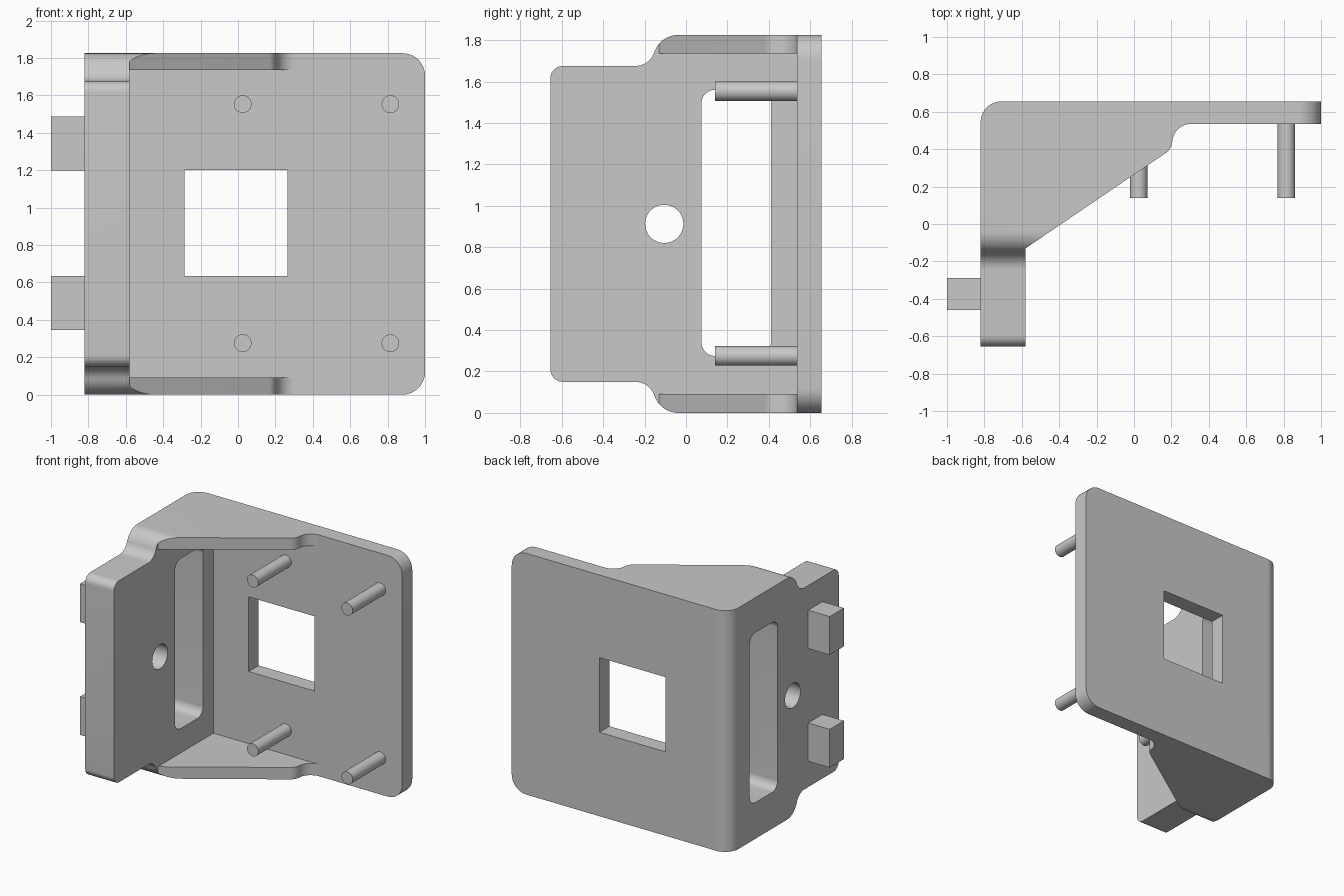
import bpy, bmesh
from math import pi, tan
from mathutils import Vector

cube = bpy.data.objects.get("Cube")
if cube:
    bpy.data.objects.remove(cube, do_unlink=True)

COLOUR = (0.58, 0.58, 0.58, 1)
grey = bpy.data.materials.new("plain grey")
grey.use_nodes = True
grey.diffuse_color = COLOUR
grey.node_tree.nodes["Principled BSDF"].inputs["Base Color"].default_value = COLOUR

HEIGHT = 1.825
MID = HEIGHT / 2


def fillet(corners, steps=10):
    """Outline from (a, b, radius) corners, with each radius turned into an arc."""
    out = []
    for i, (a, b, r) in enumerate(corners):
        p = Vector((a, b))
        if r == 0:
            out.append(p)
            continue
        u = (Vector(corners[i - 1][:2]) - p).normalized()
        v = (Vector(corners[(i + 1) % len(corners)][:2]) - p).normalized()
        half = u.angle(v) / 2
        reach = r / tan(half)
        centre = p + (u + v).normalized() * (reach**2 + r**2) ** 0.5
        start = (p + u * reach - centre).normalized()
        end = (p + v * reach - centre).normalized()
        for k in range(steps + 1):
            out.append(centre + start.slerp(end, k / steps).normalized() * r)
    return out


def rect(a0, a1, b0, b1, r=0):
    return [(a0, b0, r), (a1, b0, r), (a1, b1, r), (a0, b1, r)]


def prism(name, corners, axis, lo, hi):
    """Extrude an outline along an axis from lo to hi."""
    place = {"x": lambda a, b, c: (c, a, b),
             "y": lambda a, b, c: (a, c, b),
             "z": lambda a, b, c: (a, b, c)}[axis]
    bm = bmesh.new()
    face = bm.faces.new([bm.verts.new(place(p.x, p.y, lo)) for p in fillet(corners)])
    top = bmesh.ops.extrude_face_region(bm, geom=[face])["geom"]
    bmesh.ops.translate(bm, vec=place(0, 0, hi - lo),
                        verts=[e for e in top if isinstance(e, bmesh.types.BMVert)])
    bmesh.ops.recalc_face_normals(bm, faces=bm.faces)
    return finish(name, bm)


def rod(name, centre, axis, radius, lo, hi):
    """Round bar along an axis, drawn as a fully rounded square."""
    a, b = centre
    r = radius
    return prism(name, rect(a - r, a + r, b - r, b + r, r * 0.99), axis, lo, hi)


def finish(name, bm):
    mesh = bpy.data.meshes.new(name)
    bm.to_mesh(mesh)
    bm.free()
    mesh.materials.append(grey)
    obj = bpy.data.objects.new(name, mesh)
    bpy.context.collection.objects.link(obj)
    return obj


def select(obj):
    bpy.ops.object.select_all(action="DESELECT")
    obj.select_set(True)
    bpy.context.view_layer.objects.active = obj


def combine(obj, tool, operation):
    mod = obj.modifiers.new(tool.name, "BOOLEAN")
    mod.operation, mod.object, mod.solver = operation, tool, "EXACT"
    select(obj)
    bpy.ops.object.modifier_apply(modifier=mod.name)
    bpy.data.objects.remove(tool, do_unlink=True)


# Bracket: plan outline with the slanted gusset edge
bracket = prism("bracket", [
    (-0.82, -0.655, 0), (-0.58, -0.655, 0), (-0.58, -0.13, 0), (0.2, 0.4, 0.08),
    (0.215, 0.535, 0.1), (1, 0.535, 0), (1, 0.655, 0), (-0.82, 0.655, 0.11)],
    "z", 0, HEIGHT)

# Side silhouette: narrower front with S-shaped shoulders, mirrored top to bottom
lower = [(1, 0, 0), (-0.125, 0, 0.122), (-0.175, 0.15, 0.097), (-0.655, 0.15, 0.06)]
upper = [(y, HEIGHT - z, r) for y, z, r in reversed(lower)]
combine(bracket, prism("side_shape", lower + upper, "x", -2, 2), "INTERSECT")

# Front silhouette: rounded free corners of the back plate
combine(bracket, prism("front_shape", [
    (-1.5, 0, 0), (1, 0, 0.12), (1, HEIGHT, 0.12), (-1.5, HEIGHT, 0)],
    "y", -2, 2), "INTERSECT")

# Openings: space between gussets, square window, long slot, round hole
for tool in (
    prism("pocket", rect(-0.58, 2, -2, 0.535), "z", 0.09, HEIGHT - 0.09),
    prism("window", rect(-0.285, 0.265, 0.635, 1.2), "y", 0.4, 1),
    prism("slot", rect(0.075, 0.41, 0.275, 1.56, 0.065), "x", -1, -0.5),
    rod("hole", (-0.105, MID), "x", 0.092, -1, -0.5),
):
    combine(bracket, tool, "DIFFERENCE")

parts = [bracket]

# Four pegs on the back plate and two tabs on the side plate
for side, x in (("right", 0.025), ("left", 0.815)):
    for level, z in (("lower", 0.275), ("upper", 1.553)):
        parts.append(rod(f"{level}_{side}_peg", (x, z), "y", 0.047, 0.14, 0.55))
for level, z in (("lower", 0.345), ("upper", 1.198)):
    parts.append(prism(f"{level}_tab", rect(-0.46, -0.29, z, z + 0.29), "x", -1, -0.81))

for part in parts:
    select(part)
    bpy.ops.object.shade_smooth_by_angle(angle=pi / 6)
